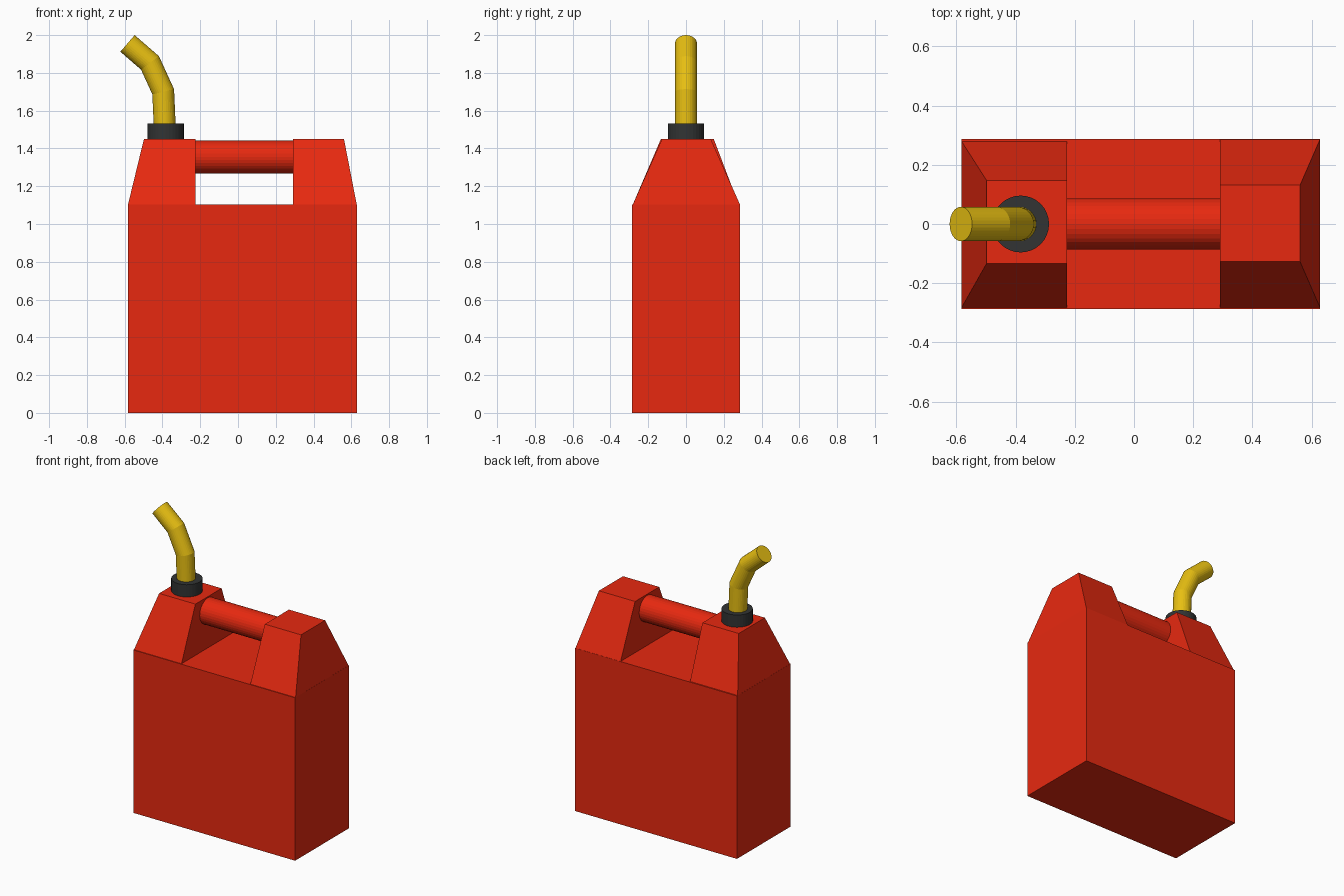
import bpy, bmesh, math
from mathutils import Vector

if "Cube" in bpy.data.objects:
    bpy.data.objects.remove(bpy.data.objects["Cube"])


def material(name, rgb):
    m = bpy.data.materials.new(name)
    m.diffuse_color = (*rgb, 1)
    m.use_nodes = True
    m.node_tree.nodes["Principled BSDF"].inputs["Base Color"].default_value = m.diffuse_color
    return m


RED = material("red_plastic", (0.80, 0.022, 0.005))
YELLOW = material("yellow_plastic", (0.80, 0.52, 0.006))
BLACK = material("black_plastic", (0.032, 0.034, 0.034))


def loft(name, rings, mat):
    """Skin a list of vertex rings and cap both ends."""
    bm = bmesh.new()
    loops = [[bm.verts.new(p) for p in ring] for ring in rings]
    n = len(loops[0])
    for a, b in zip(loops, loops[1:]):
        for i in range(n):
            j = (i + 1) % n
            bm.faces.new((a[i], a[j], b[j], b[i]))
    bm.faces.new(loops[0][::-1])
    bm.faces.new(loops[-1])
    bmesh.ops.recalc_face_normals(bm, faces=bm.faces)
    me = bpy.data.meshes.new(name)
    bm.to_mesh(me)
    bm.free()
    me.materials.append(mat)
    ob = bpy.data.objects.new(name, me)
    bpy.context.collection.objects.link(ob)
    return ob


def rect(x0, x1, y0, y1, z):
    return [(x0, y0, z), (x1, y0, z), (x1, y1, z), (x0, y1, z)]


def pipe(name, path, radius, mat, sides=32):
    """Round, flat-faceted tube along an (x, z) path with mitred bends."""
    pts = [Vector((x, 0, z)) for x, z in path]
    dirs = [(b - a).normalized() for a, b in zip(pts, pts[1:])]
    rings = []
    for i, p in enumerate(pts):
        d0, d1 = dirs[max(i - 1, 0)], dirs[min(i, len(dirs) - 1)]
        t = (d0 + d1).normalized()
        side = Vector((t.z, 0, -t.x)) / t.dot(d0)
        rings.append([p + radius * (side * math.cos(a) + Vector((0, math.sin(a), 0)))
                      for a in (2 * math.pi * k / sides for k in range(sides))])
    return loft(name, rings, mat)


# Tank body
loft("tank", [rect(-0.583, 0.629, -0.287, 0.287, z) for z in (0, 1.103)], RED)

# Tapered shoulders, upright on the handle side
loft("spout_shoulder", [rect(-0.583, -0.226, -0.283, 0.28, 1.10),
                        rect(-0.498, -0.226, -0.133, 0.147, 1.45)], RED)
loft("rear_shoulder", [rect(0.29, 0.629, -0.283, 0.287, 1.10),
                       rect(0.29, 0.561, -0.127, 0.131, 1.45)], RED)

# Carry handle between the shoulders
pipe("handle", [(-0.235, 1.355), (0.297, 1.355)], 0.087, RED)

# Collar and bent pouring spout
pipe("collar", [(-0.383, 1.44), (-0.383, 1.533)], 0.096, BLACK)
pipe("spout", [(-0.387, 1.50), (-0.396, 1.70), (-0.466, 1.853), (-0.585, 1.956)],
     0.058, YELLOW)
